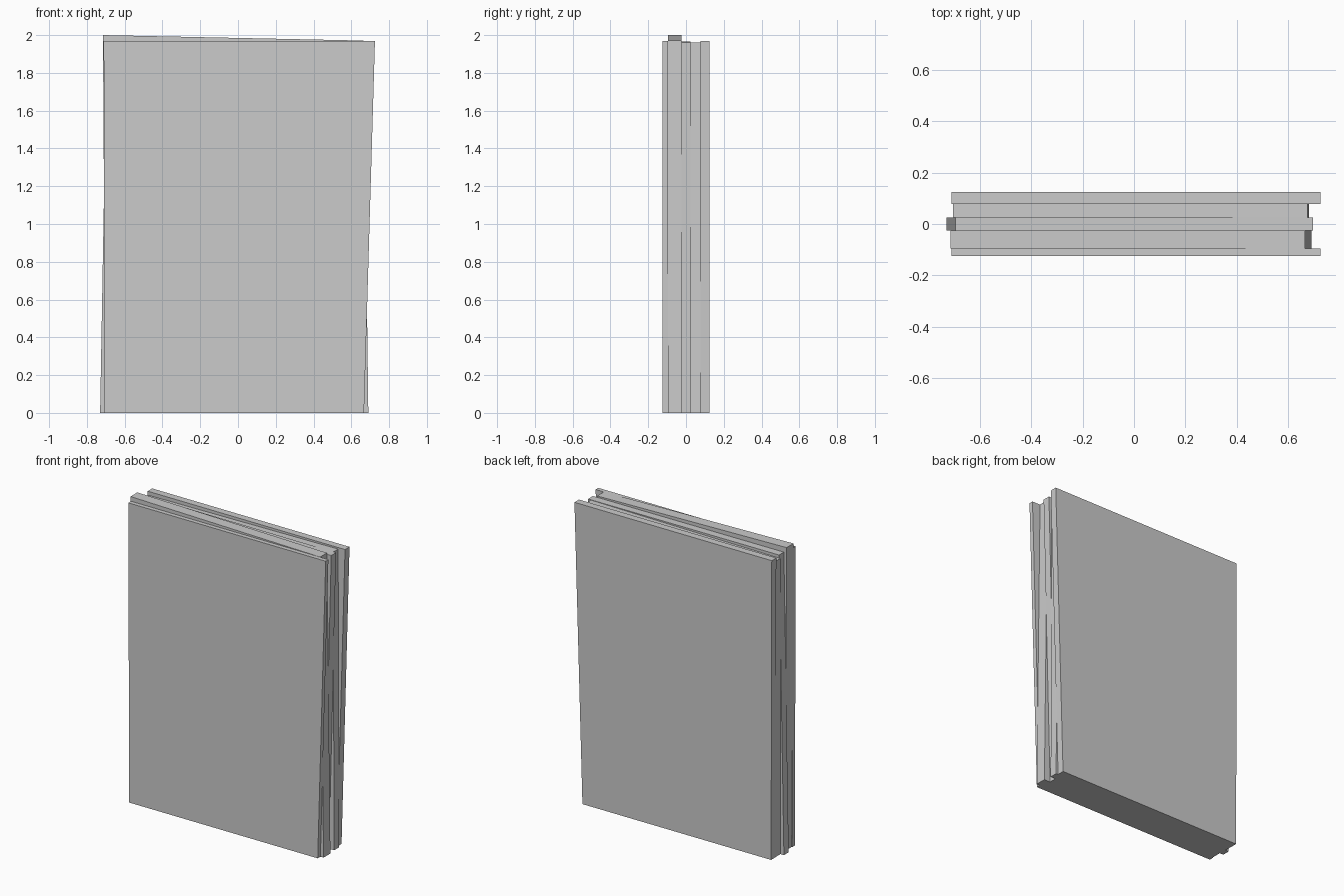
import bpy, bmesh

if "Cube" in bpy.data.objects:
    bpy.data.objects.remove(bpy.data.objects["Cube"])


def panel(name, y0, y1, outline):
    """Extrude a four-cornered x/z outline from y0 to y1."""
    bm = bmesh.new()
    face = bm.faces.new([bm.verts.new((x, y0, z)) for x, z in outline])
    ext = bmesh.ops.extrude_face_region(bm, geom=[face])
    moved = [g for g in ext["geom"] if isinstance(g, bmesh.types.BMVert)]
    bmesh.ops.translate(bm, verts=moved, vec=(0, y1 - y0, 0))
    bmesh.ops.recalc_face_normals(bm, faces=bm.faces)
    mesh = bpy.data.meshes.new(name)
    bm.to_mesh(mesh)
    bm.free()
    obj = bpy.data.objects.new(name, mesh)
    bpy.context.collection.objects.link(obj)
    return obj


# Outer boards share one slightly skewed outline
board = [(-0.706, 0), (0.667, 0), (0.725, 1.97), (-0.711, 1.97)]
panel("front_board", -0.124, -0.096, board)
panel("back_board", 0.077, 0.124, board)

# Uneven inner layers, front to back
panel("front_inner_layer", -0.096, -0.025,
      [(-0.702, 0), (0.69, 0), (0.665, 1.971), (-0.715, 2.0)])
panel("middle_layer", -0.025, 0.025,
      [(-0.73, 0), (0.645, 0), (0.696, 1.962), (-0.695, 1.965)])
panel("back_inner_layer", 0.025, 0.077,
      [(-0.705, 0), (0.682, 0), (0.675, 1.96), (-0.704, 1.945)])
